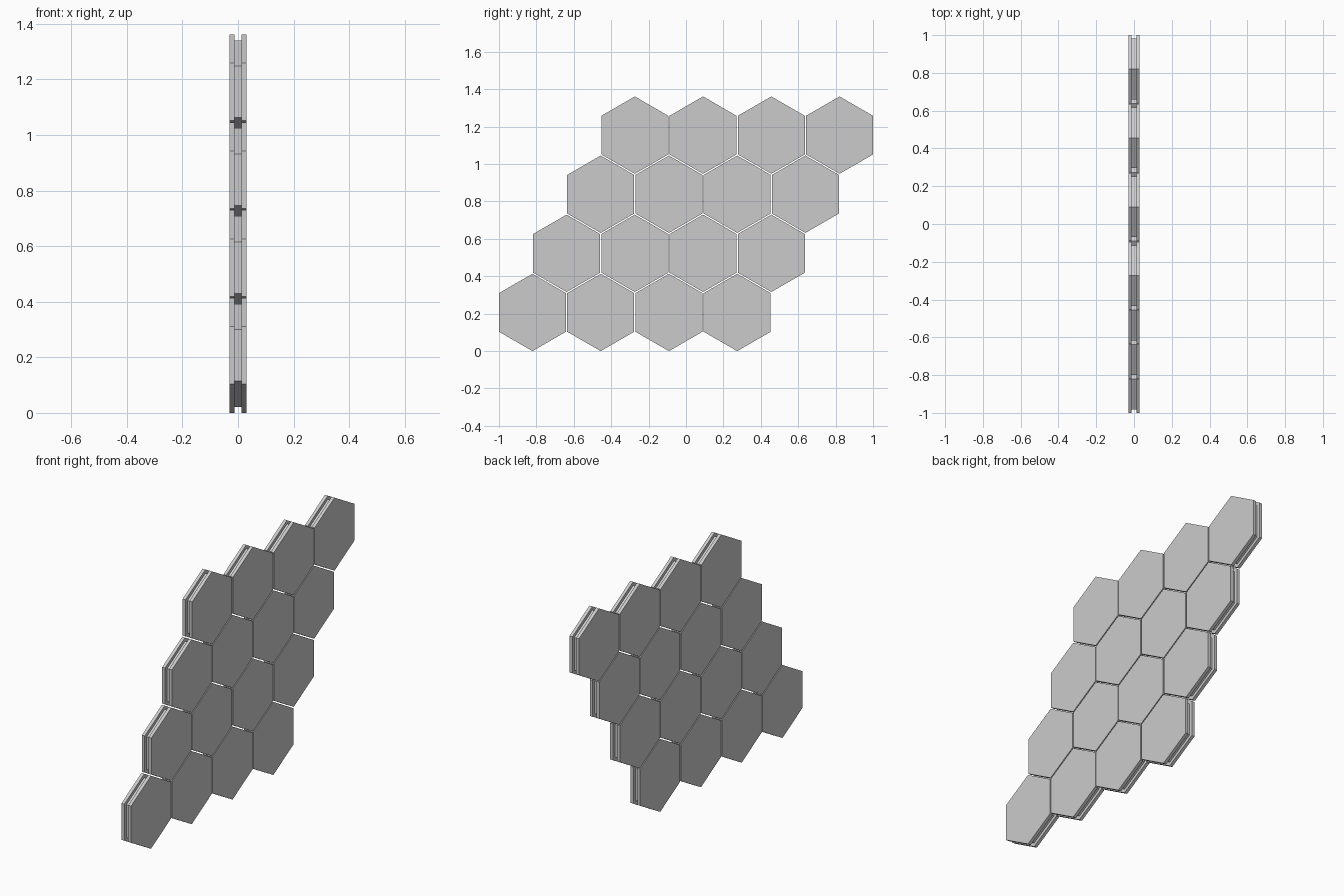
import bpy, bmesh
from math import sin, cos, pi, sqrt

if "Cube" in bpy.data.objects:
    bpy.data.objects.remove(bpy.data.objects["Cube"])

WIDTH = 0.358                     # flat-to-flat size of a tile
PITCH = (2 - WIDTH) / 4.5         # spacing along a row
R = WIDTH / sqrt(3)               # corner radius of the face plates
CORE = R - 0.021                  # corner radius of the recessed core
HALF, INNER = 0.03, 0.012         # half thickness of tile / core


def tile_mesh():
    """Hexagonal spool: two face plates joined by a recessed core."""
    bm = bmesh.new()
    profile = [(-HALF, R), (-INNER, R), (-INNER, CORE),
               (INNER, CORE), (INNER, R), (HALF, R)]
    rings = [[bm.verts.new((x, r * sin(k * pi / 3), r * cos(k * pi / 3)))
              for k in range(6)] for x, r in profile]
    for a, b in zip(rings, rings[1:]):
        for k in range(6):
            n = (k + 1) % 6
            bm.faces.new((a[k], a[n], b[n], b[k]))
    bm.faces.new(rings[0])
    bm.faces.new(rings[-1])
    bmesh.ops.recalc_face_normals(bm, faces=bm.faces)
    mesh = bpy.data.meshes.new("hex_tile")
    bm.to_mesh(mesh)
    bm.free()
    return mesh


# Four staggered rows of four tiles, each row shifted half a tile
mesh = tile_mesh()
for row in range(4):
    for col in range(4):
        tile = bpy.data.objects.new(f"hex_tile_{row}_{col}", mesh)
        tile.location = (0, -1 + WIDTH / 2 + (col + row / 2) * PITCH,
                         R + row * PITCH * sqrt(3) / 2)
        bpy.context.collection.objects.link(tile)
